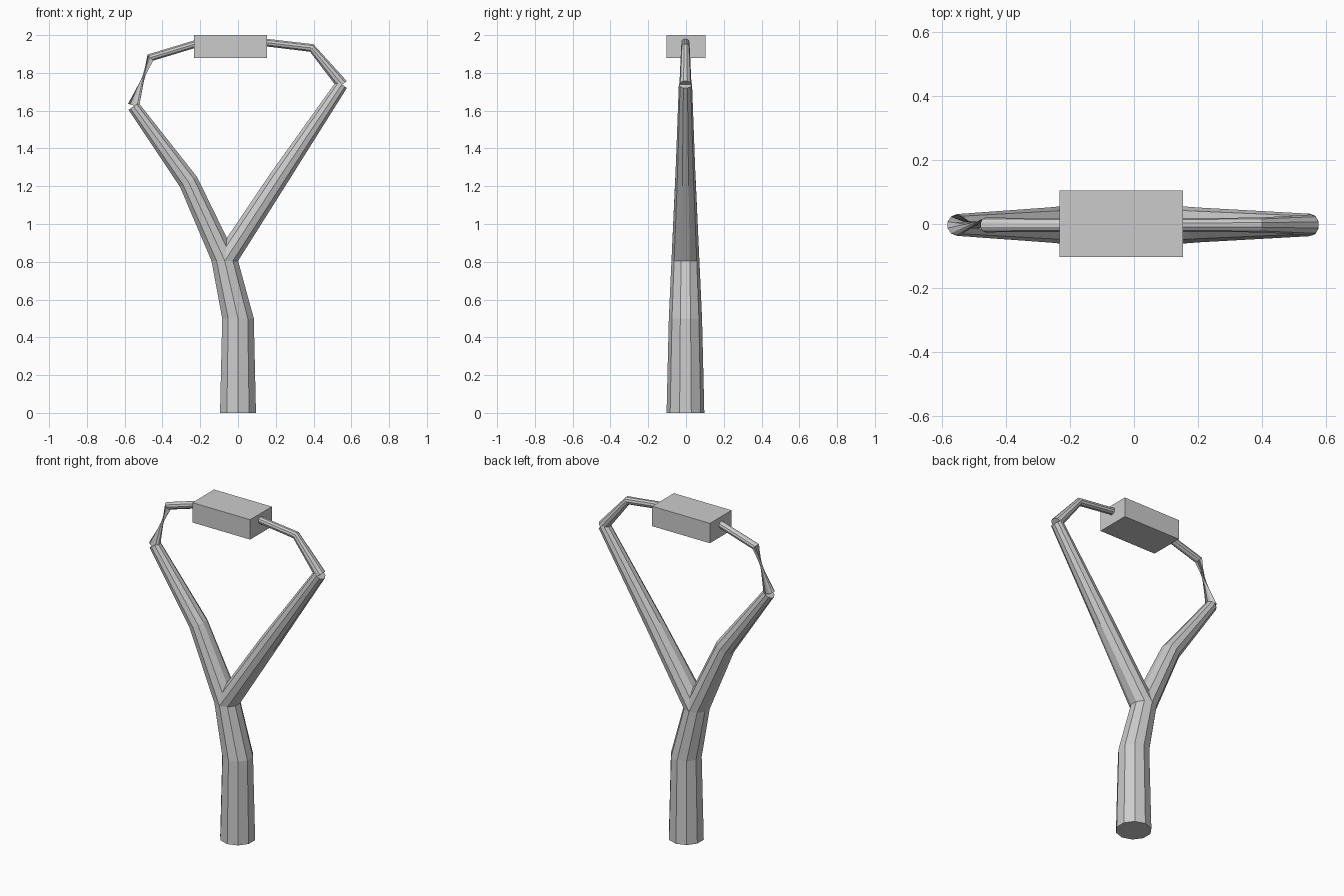
import bpy, bmesh
from math import cos, sin, radians, pi

if "Cube" in bpy.data.objects:
    bpy.data.objects.remove(bpy.data.objects["Cube"])

SIDES = 10
Y = -0.003


def tube(name, stations):
    """Ten-sided tube; each station is (x, z, radius, tilt, twist) in the xz plane."""
    bm = bmesh.new()
    rings = []
    for x, z, r, tilt, twist in stations:
        t = radians(tilt)
        ring = []
        for k in range(SIDES):
            a = -pi / 2 + radians(twist) + 2 * pi * k / SIDES
            u = r * cos(a)
            ring.append(bm.verts.new((x + u * cos(t), Y + r * sin(a), z + u * sin(t))))
        rings.append(ring)
    for lo, hi in zip(rings, rings[1:]):
        for k in range(SIDES):
            j = (k + 1) % SIDES
            bm.faces.new((lo[k], lo[j], hi[j], hi[k]))
    bm.faces.new(rings[0][::-1])
    bm.faces.new(rings[-1])
    bmesh.ops.recalc_face_normals(bm, faces=bm.faces)
    mesh = bpy.data.meshes.new(name)
    bm.to_mesh(mesh)
    bm.free()
    ob = bpy.data.objects.new(name, mesh)
    bpy.context.collection.objects.link(ob)
    return ob


# Handle running on into the left prong
tube("handle_and_left_prong", [
    (0, 0, 0.1, 0, 0),
    (0, 0.5, 0.088, 0, 0),
    (-0.07, 0.805, 0.074, 0, 0),
    (-0.262, 1.223, 0.055, 30, 0),
    (-0.553, 1.623, 0.034, 35, 0),
])

# Right prong, growing from the fork
tube("right_prong", [
    (-0.07, 0.805, 0.074, 0, 0),
    (0.208, 1.23, 0.054, -33, 0),
    (0.55, 1.74, 0.035, -38, 0),
])

# Left band, twisted between the prong tip and its bend
tube("left_band", [
    (-0.553, 1.628, 0.032, -15, 144),
    (-0.464, 1.881, 0.023, -47, 0),
    (-0.2, 1.961, 0.021, -72, 0),
])

# Right band
tube("right_band", [
    (0.552, 1.738, 0.032, 38, 0),
    (0.39, 1.932, 0.023, 66, 0),
    (0.12, 1.964, 0.021, 83, 0),
])

# Pouch block
bpy.ops.mesh.primitive_cube_add(size=1, location=(-0.04, 0.001, 1.94))
pouch = bpy.context.object
pouch.name = "pouch"
pouch.scale = (0.386, 0.207, 0.12)
